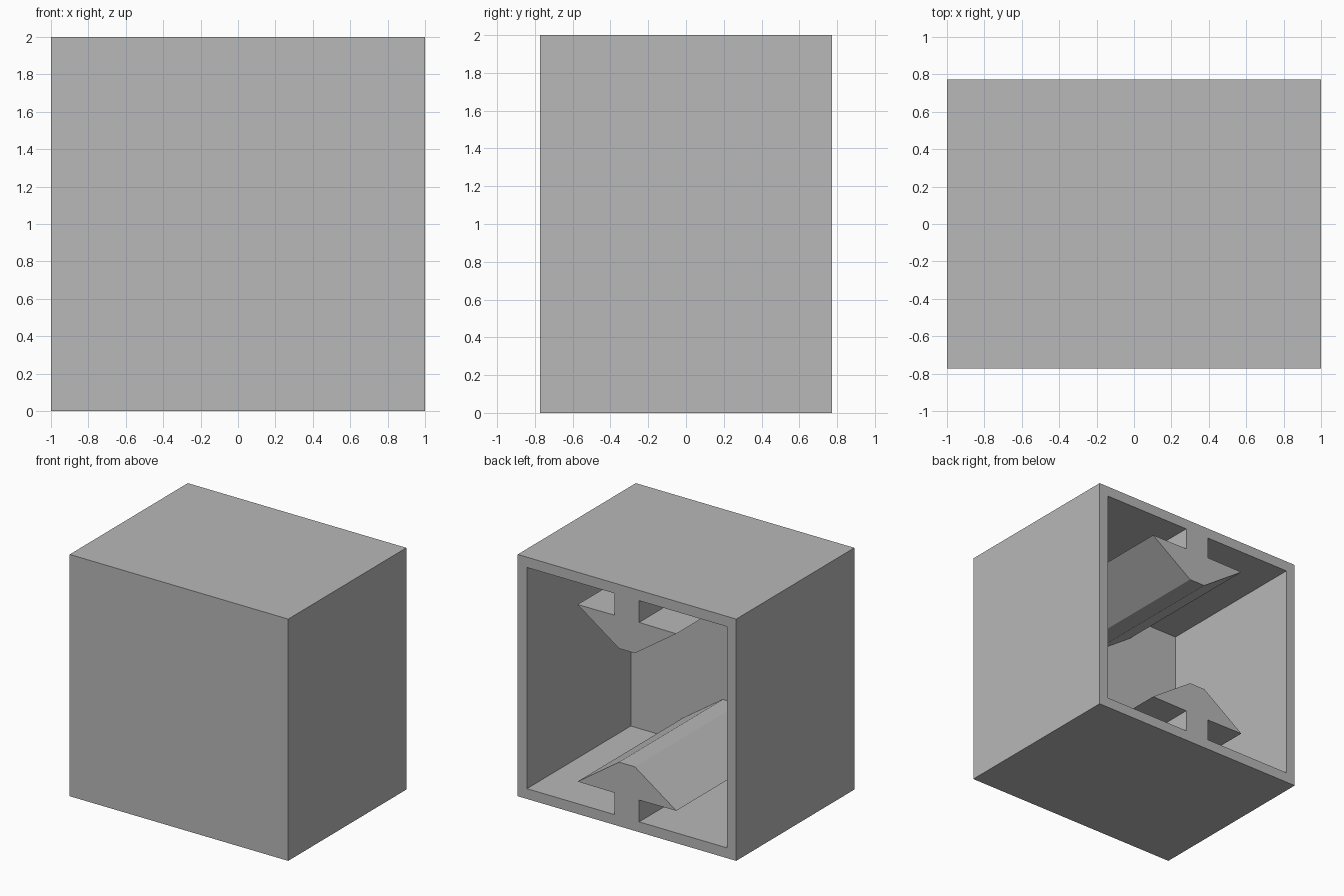
import bpy
import bmesh

cube = bpy.data.objects.get("Cube")
if cube:
    bpy.data.objects.remove(cube, do_unlink=True)

HALF_X, HALF_Y, HEIGHT = 1.0, 0.772, 2.0
WALL = 0.085          # side, top and bottom thickness
FRONT_WALL = 0.187    # thicker closed front

grey = bpy.data.materials.new("plain grey")
grey.use_nodes = True
colour = (0.48, 0.48, 0.48, 1)
grey.diffuse_color = colour
grey.node_tree.nodes["Principled BSDF"].inputs["Base Color"].default_value = colour


def finish(name, bm):
    bmesh.ops.recalc_face_normals(bm, faces=bm.faces[:])
    mesh = bpy.data.meshes.new(name)
    bm.to_mesh(mesh)
    bm.free()
    mesh.materials.append(grey)
    obj = bpy.data.objects.new(name, mesh)
    bpy.context.collection.objects.link(obj)
    return obj


def extrude_back(bm, face, depth):
    new = bmesh.ops.extrude_face_region(bm, geom=[face])["geom"]
    verts = [g for g in new if isinstance(g, bmesh.types.BMVert)]
    bmesh.ops.translate(bm, verts=verts, vec=(0, depth, 0))


# Case: a box whose back is inset and pushed in to leave the front wall
bm = bmesh.new()
bmesh.ops.create_cube(bm, size=1)
for v in bm.verts:
    v.co = (v.co.x * 2 * HALF_X, v.co.y * 2 * HALF_Y, (v.co.z + 0.5) * HEIGHT)
back = max(bm.faces, key=lambda f: f.calc_center_median().y)
bmesh.ops.inset_region(bm, faces=[back], thickness=WALL, use_even_offset=True)
inner = bmesh.ops.extrude_discrete_faces(bm, faces=[back])["faces"][0]
bmesh.ops.translate(bm, verts=inner.verts[:], vec=(0, FRONT_WALL - 2 * HALF_Y, 0))
finish("open_back_case", bm)

# Rails: arrow-shaped ridges on floor and ceiling, from front wall to back rim
half_profile = [(0.112, WALL), (0.112, 0.265), (0.452, 0.268), (0.073, 0.53)]
profile = half_profile + [(-x, z) for x, z in reversed(half_profile)]


def rail(name, flipped):
    bm = bmesh.new()
    start = FRONT_WALL - HALF_Y
    face = bm.faces.new([bm.verts.new((x, start, HEIGHT - z if flipped else z))
                         for x, z in profile])
    extrude_back(bm, face, HALF_Y - start)
    finish(name, bm)


rail("lower_rail", False)
rail("upper_rail", True)
